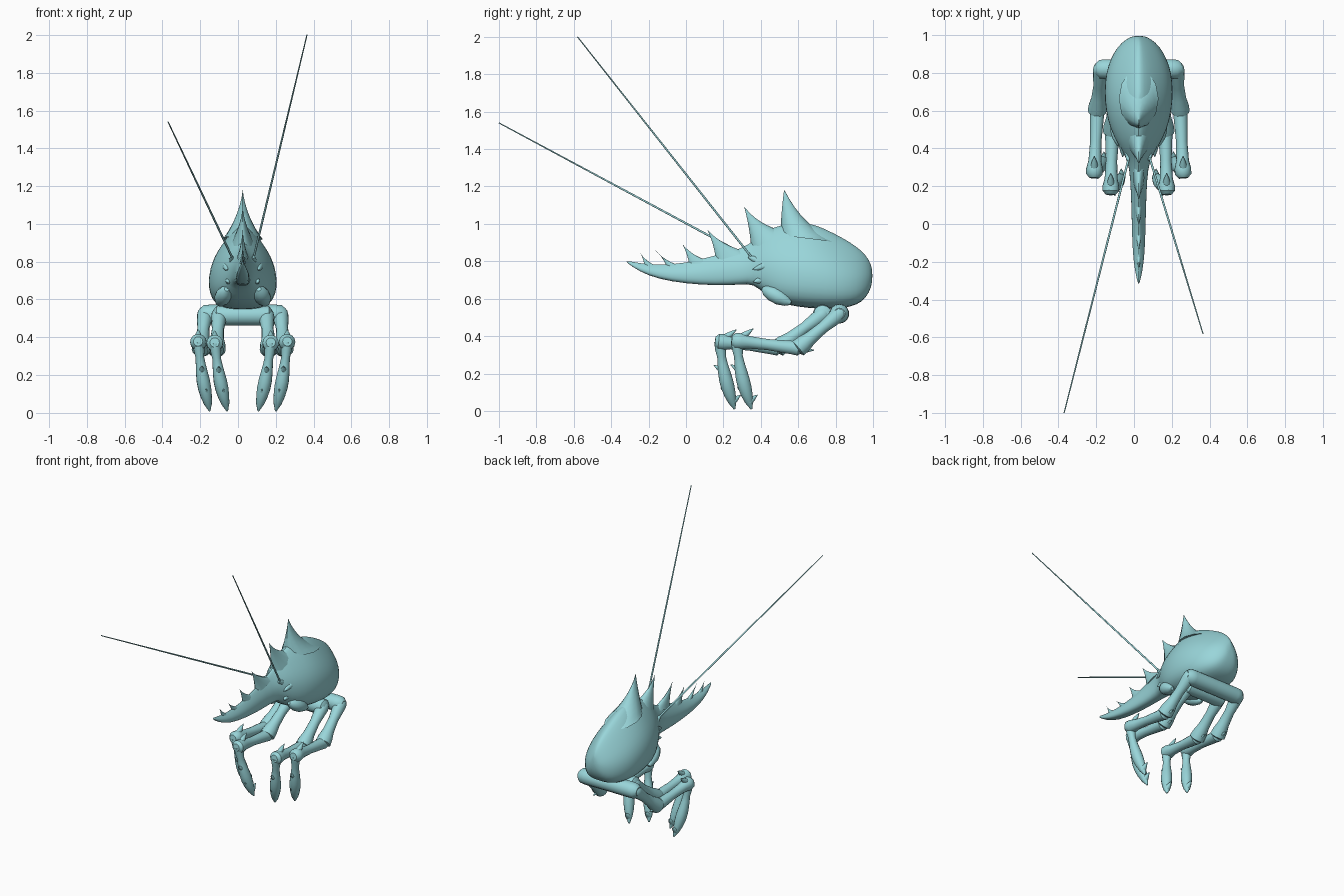
import bpy, bmesh, math
from mathutils import Vector

cube = bpy.data.objects.get("Cube")
if cube:
    bpy.data.objects.remove(cube)

MID = 0.025  # x of the symmetry plane

shell = bpy.data.materials.new("pale teal shell")
shell.use_nodes = True
COLOR = (0.32, 0.67, 0.70, 1)
shell.diffuse_color = COLOR
shell.node_tree.nodes["Principled BSDF"].inputs["Base Color"].default_value = COLOR


def loft(name, rings, angle=40, subdivide=0):
    """Skin closed rings of equal length and cap both ends."""
    bm = bmesh.new()
    rows = [[bm.verts.new(p) for p in ring] for ring in rings]
    n = len(rows[0])
    for a, b in zip(rows, rows[1:]):
        for i in range(n):
            j = (i + 1) % n
            bm.faces.new((a[i], a[j], b[j], b[i]))
    bm.faces.new(rows[0])
    bm.faces.new(rows[-1])
    bmesh.ops.recalc_face_normals(bm, faces=bm.faces)
    mesh = bpy.data.meshes.new(name)
    bm.to_mesh(mesh)
    bm.free()
    mesh.materials.append(shell)
    obj = bpy.data.objects.new(name, mesh)
    obj.location.x = MID
    bpy.context.collection.objects.link(obj)
    if subdivide:
        mod = obj.modifiers.new("Subdivision", 'SUBSURF')
        mod.levels = mod.render_levels = subdivide
    bpy.ops.object.select_all(action='DESELECT')
    obj.select_set(True)
    bpy.context.view_layer.objects.active = obj
    bpy.ops.object.shade_smooth_by_angle(angle=math.radians(angle))
    return obj


def tube(name, path, radii, sides=14, flat=1.0):
    """Round limb along a path; flat scales its width in x."""
    pts = [Vector(p) for p in path]
    rings = []
    for i, p in enumerate(pts):
        d = (pts[min(i + 1, len(pts) - 1)] - pts[max(i - 1, 0)]).normalized()
        u = Vector((0, 0, 1)) if abs(d.x) > 0.8 else Vector((1, 0, 0))
        u = (u - d * u.dot(d)).normalized()
        v = d.cross(u)
        rings.append([p + radii[i] * (flat * u * math.cos(a) + v * math.sin(a))
                      for a in (math.tau * k / sides for k in range(sides))])
    return loft(name, rings)


def segment(name, start, end, stations):
    """Straight limb whose (position, radius) stations shape the outline."""
    a, b = Vector(start), Vector(end)
    return tube(name, [a.lerp(b, t) for t, r in stations], [r for t, r in stations])


def bezier(a, b, c, t):
    return Vector(a) * (1 - t) ** 2 + Vector(b) * 2 * t * (1 - t) + Vector(c) * t * t


def tooth(name, front, tip, rear, width):
    """Hooked ridge tooth with concave edges in the y-z plane."""
    tip_v = Vector(tip)
    f_mid = (tip[0] + (front[0] - tip[0]) * 0.85, (front[1] + tip[1]) / 2)
    r_mid = (tip[0] + (rear[0] - tip[0]) * 0.32, rear[1] + (tip[1] - rear[1]) * 0.3)
    rings = []
    for k in range(9):
        t = k / 8 * 0.98
        f = bezier(front, f_mid, tip_v, t)
        r = bezier(rear, r_mid, tip_v, t)
        ring = []
        for i in range(12):
            a = math.tau * i / 12
            p = f.lerp(r, (1 - math.cos(a)) / 2)
            ring.append((width * (1 - t) ** 1.5 * math.sin(a), p[0], p[1]))
        rings.append(ring)
    return loft(name, rings, 50)


# Carapace and rostrum: one teardrop section swept along y
HALF = [(0, 1), (.16, .96), (.38, .87), (.63, .74), (.84, .61), (.98, .47),
        (1.02, .33), (.99, .19), (.83, .07), (.5, .01), (0, 0)]
SECTIONS = [  # y, bottom, top, half width
    (-.32, .795, .805, .003), (-.25, .745, .79, .02), (-.15, .705, .78, .032),
    (0, .68, .79, .036), (.16, .67, .835, .04), (.3, .675, .87, .048),
    (.36, .68, .91, .07), (.42, .625, .97, .108), (.5, .575, .995, .148),
    (.6, .555, 1.02, .173), (.7, .545, 1.0, .18), (.8, .545, .95, .172),
    (.88, .555, .905, .145), (.94, .58, .86, .11), (.98, .63, .81, .065),
    (.997, .69, .76, .025)]
OUTLINE = HALF + [(-w, h) for w, h in HALF[-2:0:-1]]
loft("carapace", [[(w * s, y, zb + h * (zt - zb)) for w, h in OUTLINE]
                  for y, zb, zt, s in SECTIONS], 60, 1)

# Teeth along the dorsal ridge: front foot, tip, rear foot, half width
TEETH = [((-.22, .765), (-.245, .845), (-.13, .765), .014),
         ((-.1, .755), (-.165, .86), (.02, .76), .018),
         ((.02, .76), (-.018, .89), (.16, .79), .022),
         ((.16, .8), (.113, .972), (.33, .85), .03),
         ((.35, .85), (.31, 1.095), (.52, .96), .055),
         ((.505, .94), (.525, 1.185), (.82, .9), .105)]
for i, t in enumerate(TEETH):
    tooth("ridge_tooth_%d" % (i + 1), *t)

# Antennae
for side, base, tip in (("left", (.055, .36, .81), (.34, -.58, 2.0)),
                        ("right", (-.05, .36, .81), (-.395, -1.0, 1.54))):
    segment(side + "_antenna", base, tip, [(0, .006), (.5, .005), (1, .003)])

FLARED = [(-.1, .026), (-.04, .04), (.05, .042), (.4, .032), (.7, .037),
          (.86, .047), (1, .05), (1.03, .035)]
SHIN = [(-.06, .022), (0, .04), (.1, .037), (.5, .03), (.8, .034),
        (.93, .044), (1.02, .043), (1.08, .025)]
BULB = [(0, .012), (.12, .03), (.35, .042), (.6, .042), (.85, .028), (1, .01)]

# Legs: hip bar, thigh, shin and clawed foot, then small thorns
LEGS = {"outer": ((.2, .82, .52), (.22, .6, .335), (.235, .27, .375), (.175, .35, .01)),
        "inner": ((.125, .73, .515), (.14, .49, .335), (.148, .18, .37), (.082, .26, .01))}

for side, s in (("left", 1), ("right", -1)):
    def at(p):
        return Vector((p[0] * s, p[1], p[2]))

    for kind, joints in LEGS.items():
        name = side + "_" + kind
        hip, knee, ankle, toe = map(at, joints)
        segment(name + "_hip", (0, hip.y, hip.z), hip + Vector((.03 * s, 0, 0)),
                [(0, .052), (.75, .053), (.9, .05), (1, .03)])
        segment(name + "_thigh", hip, knee, FLARED)
        segment(name + "_shin", knee, ankle, SHIN)

        # Foot bows forward, swells, then ends in a point
        foot = []
        for k in range(10):
            t = k / 9
            bow = Vector((.008 * s, -.012, 0)) * math.sin(math.pi * t)
            foot.append(ankle.lerp(toe, t) + bow)
        tube(name + "_foot", foot,
             [.03, .03, .024, .028, .033, .037, .037, .032, .023, .005], flat=.95)

        # Thorns: start, offset to the point
        thorns = [(foot[4], (0, -.055, .035)), (foot[7], (0, -.05, .035)),
                  (foot[8], (0, .045, .035)),
                  (ankle + Vector((0, .03, .02)), (0, .06, .045)),
                  (knee + Vector((0, .0, -.01)), (0, .085, .0))]
        for i, (p, d) in enumerate(thorns):
            segment("%s_thorn_%d" % (name, i + 1), p, p + Vector(d),
                    [(0, .022), (.5, .014), (1, .002)])

    # Face: jaw flap and cheek spines
    segment(side + "_jaw_flap", at((.085, .41, .655)), at((.125, .56, .575)), BULB)
    for i, (p, q) in enumerate((((.085, .42, .775), (.085, .355, .755)),
                                ((.07, .4, .7), (.085, .36, .69)))):
        segment("%s_cheek_spine_%d" % (side, i + 1), at(p), at(q),
                [(0, .022), (.5, .014), (1, .002)])
    segment(side + "_antenna_base", at((.05, .41, .79)), at((.058, .335, .825)),
            [(0, .022), (.6, .018), (1, .007)])
